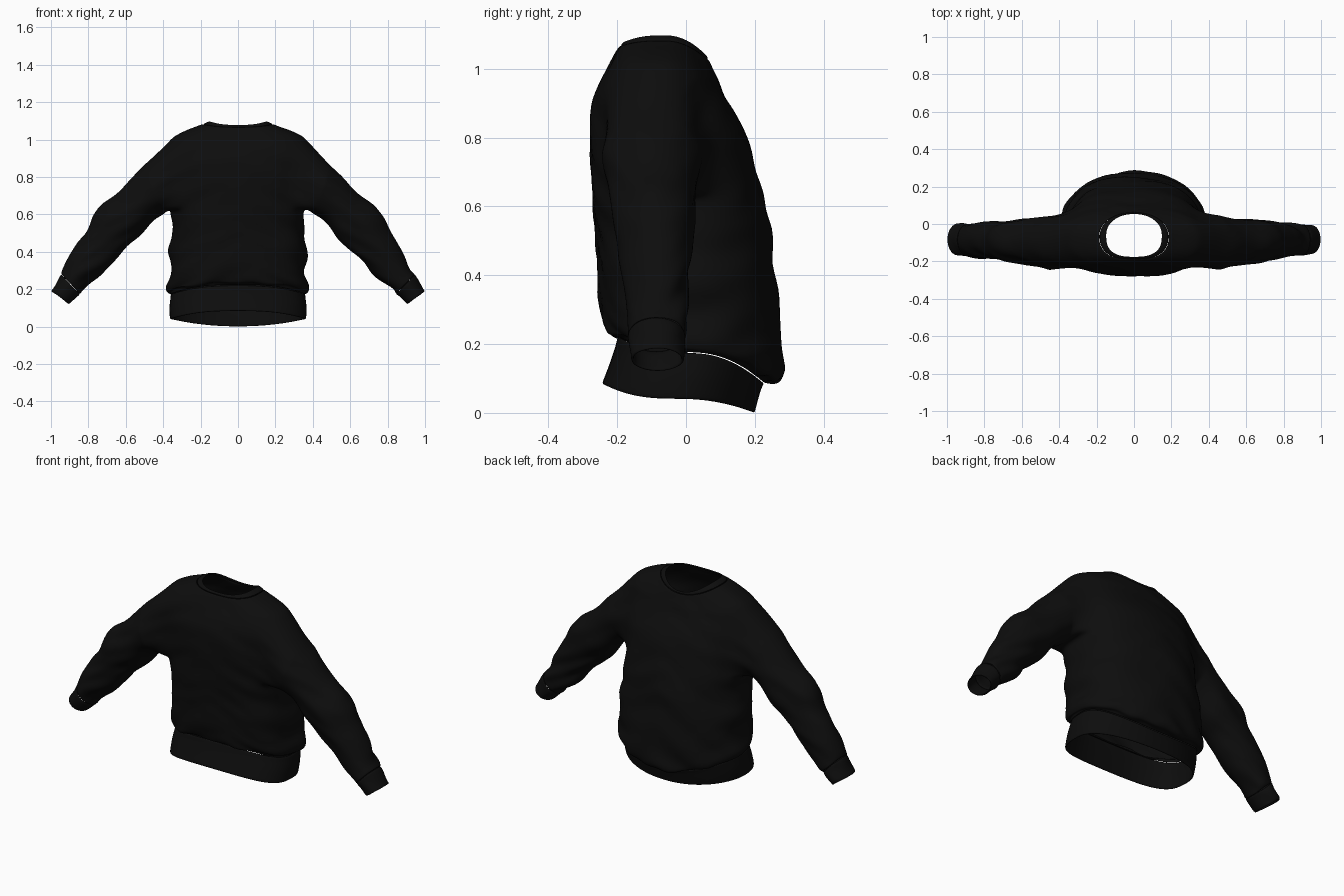
import bpy, bmesh, math
from mathutils import Vector, noise

cube = bpy.data.objects.get("Cube")
if cube:
    bpy.data.objects.remove(cube)

SEGS = 48

# One black cloth colour
cloth = bpy.data.materials.new("black cloth")
cloth.use_nodes = True
black = (0.004, 0.004, 0.004, 1)
cloth.diffuse_color = black
bsdf = cloth.node_tree.nodes["Principled BSDF"]
bsdf.inputs["Base Color"].default_value = black
bsdf.inputs["Roughness"].default_value = 0.9

# Torso stations: z at -y, z at side, z at +y, half width, y min, y max
TORSO = [
    (.085, .04, .0, .365, -.245, .20), (.15, .11, .045, .367, -.22, .212),
    (.222, .175, .085, .36, -.2, .228), (.232, .185, .088, .375, -.232, .265),
    (.26, .22, .12, .378, -.245, .28), (.32, .29, .2, .36, -.248, .277),
    (.42, .4, .36, .37, -.255, .265), (.5, .5, .5, .355, -.262, .25),
    (.6, .6, .6, .355, -.27, .232), (.7, .7, .7, .365, -.275, .208),
    (.8, .8, .79, .375, -.28, .183), (.88, .88, .87, .385, -.275, .145),
    (.94, .95, .93, .385, -.258, .11), (.99, 1.0, .965, .37, -.237, .093),
    (1.03, 1.045, .995, .29, -.215, .078), (1.06, 1.075, 1.02, .21, -.197, .067),
    (1.08, 1.1, 1.04, .15, -.18, .06)]

# Sleeve stations: outer edge x, z, inner edge x, z, y min, y max
SLEEVE = [
    (.50, .865, .40, .60, -.245, .045), (.57, .79, .46, .56, -.225, .035),
    (.65, .71, .53, .475, -.215, .028), (.74, .64, .595, .42, -.205, .02),
    (.80, .54, .67, .34, -.19, .015), (.87, .42, .745, .255, -.18, .008),
    (.935, .30, .83, .185, -.172, .0), (1.0, .19, .905, .12, -.16, -.005)]


def spline(stations, steps):
    """Catmull-Rom rows between the stations."""
    rows, last = [], len(stations) - 1
    for i in range(last):
        p0, p1 = stations[max(i - 1, 0)], stations[i]
        p2, p3 = stations[i + 1], stations[min(i + 2, last)]
        for s in range(steps):
            t = s / steps
            rows.append([b + t * (c - a) / 2 + t * t * (a - 2.5 * b + 2 * c - d / 2)
                         + t ** 3 * (1.5 * (b - c) + (d - a) / 2)
                         for a, b, c, d in zip(p0, p1, p2, p3)])
    return rows + [list(stations[-1])]


def power(v, p):
    return math.copysign(abs(v) ** p, v)


def torso_ring(bm, row):
    z_min, z_side, z_max, half, y0, y1 = row
    ring = []
    for i in range(SEGS):
        a = math.tau * i / SEGS
        c, s = math.cos(a), math.sin(a)
        p = 0.75 if s < 0 else 0.95
        z = z_side + ((z_min if s < 0 else z_max) - z_side) * s * s
        y = (y0 + y1) / 2 + power(s, p) * (y1 - y0) / 2
        ring.append(bm.verts.new((half * power(c, p), y, z)))
    return ring


def sleeve_ring(bm, row, side, angles):
    ox, oz, ix, iz, y0, y1 = row
    ring = []
    for a in angles:
        c, s = math.cos(a), math.sin(a)
        ring.append(bm.verts.new((side * ((ox + ix) / 2 + s * (ox - ix) / 2),
                                  (y0 + y1) / 2 + c * (y1 - y0) / 2,
                                  (oz + iz) / 2 + s * (oz - iz) / 2)))
    return ring


def skin(bm, lower, upper, skip=()):
    n = len(lower)
    for i in range(n):
        if i not in skip:
            j = (i + 1) % n
            bm.faces.new((lower[i], lower[j], upper[j], upper[i]))


def finish(bm, name, folds=0.0):
    """Add soft folds, then make a thin smooth cloth object."""
    bmesh.ops.recalc_face_normals(bm, faces=bm.faces)
    bm.normal_update()
    for v in bm.verts:
        if not v.is_boundary:
            x, y, z = v.co
            slant = z + 0.5 * abs(x)
            crease = noise.noise(Vector((x * 5, y * 5, slant * 16)))
            v.co += v.normal * folds * crease * (1.3 - z)
    mesh = bpy.data.meshes.new(name)
    bm.to_mesh(mesh)
    bm.free()
    mesh.materials.append(cloth)
    obj = bpy.data.objects.new(name, mesh)
    bpy.context.collection.objects.link(obj)
    mesh.shade_smooth()
    thick = obj.modifiers.new("cloth thickness", "SOLIDIFY")
    thick.thickness = 0.008
    thick.offset = -1
    smooth = obj.modifiers.new("smooth", "SUBSURF")
    smooth.levels = smooth.render_levels = 1


STEPS = 3
torso_rows = spline(TORSO, STEPS)
sleeve_rows = spline(SLEEVE, 6)
band_top = 2 * STEPS
collar = len(torso_rows) - 3
cuff = len(sleeve_rows) - 6
arm_low, arm_high = 8 * STEPS + 1, 13 * STEPS
even = [math.tau * i / SEGS for i in range(SEGS)]

# Body with armholes, the sleeves growing out of them
bm = bmesh.new()
rings = {r: torso_ring(bm, torso_rows[r]) for r in range(band_top, collar + 1)}
spans = {1: (-6, 4), -1: (SEGS // 2 - 4, SEGS // 2 + 6)}
holes = {i % SEGS for a, b in spans.values() for i in range(a, b)}
for r in range(band_top, collar):
    skin(bm, rings[r], rings[r + 1], holes if arm_low <= r < arm_high else ())
for side, (a, b) in spans.items():
    edge = ([(arm_low, i) for i in range(a, b)]
            + [(r, b) for r in range(arm_low, arm_high)]
            + [(arm_high, i) for i in range(b, a, -1)]
            + [(r, a) for r in range(arm_high, arm_low, -1)])
    loop = [rings[r][i % SEGS] for r, i in edge]
    ys, zs = [v.co.y for v in loop], [v.co.z for v in loop]
    cy, cz = (min(ys) + max(ys)) / 2, (min(zs) + max(zs)) / 2
    dy, dz = max(ys) - min(ys), max(zs) - min(zs)
    angles = [math.atan2((v.co.z - cz) / dz, (v.co.y - cy) / dy) for v in loop]
    previous, seam = loop, list(loop)
    for k, row in enumerate(sleeve_rows[:cuff + 1]):
        ring = sleeve_ring(bm, row, side, angles)
        # Intermediate rings soften the shoulder seam
        if k == 0:
            for t in (0.25, 0.5, 0.75):
                mid = [bm.verts.new(p.co.lerp(q.co, t)) for p, q in zip(loop, ring)]
                skin(bm, previous, mid)
                previous = mid
                seam += mid
        skin(bm, previous, ring)
        previous = ring
    for _ in range(5):
        bmesh.ops.smooth_vert(bm, verts=seam, factor=0.5, use_axis_x=True,
                              use_axis_y=True, use_axis_z=True)
finish(bm, "body_and_sleeves", 0.022)

# Waistband and collar
for name, first, last in (("waistband", 0, band_top),
                          ("collar", collar, len(torso_rows) - 1)):
    bm = bmesh.new()
    band = [torso_ring(bm, row) for row in torso_rows[first:last + 1]]
    for low, high in zip(band, band[1:]):
        skin(bm, low, high)
    finish(bm, name)

# Cuffs
for name, side in (("left_cuff", 1), ("right_cuff", -1)):
    bm = bmesh.new()
    band = [sleeve_ring(bm, row, side, even) for row in sleeve_rows[cuff:]]
    for low, high in zip(band, band[1:]):
        skin(bm, low, high)
    finish(bm, name, 0.012)
